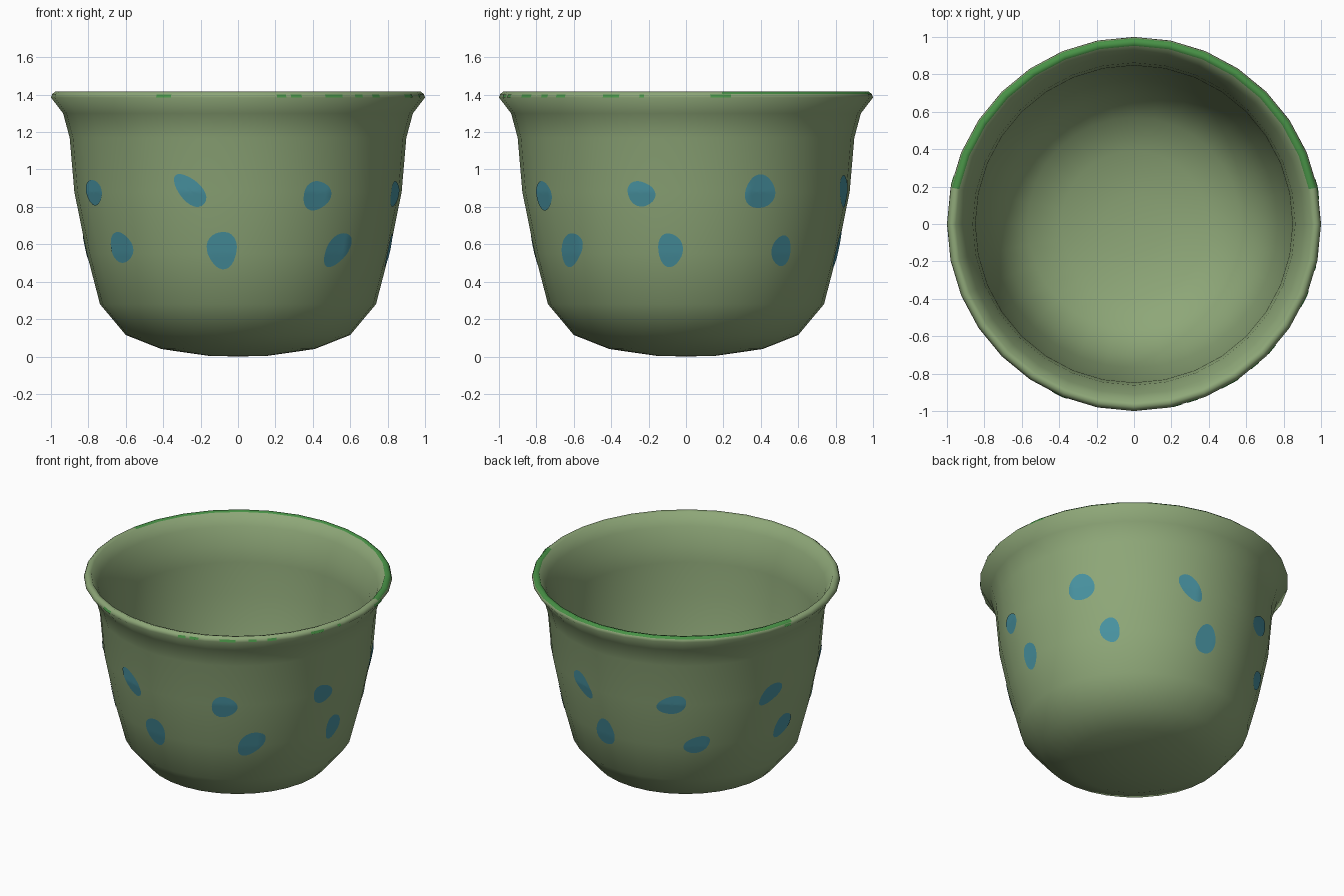
import bpy, bmesh, math
from math import sin, cos, pi, radians

if "Cube" in bpy.data.objects:
    bpy.data.objects.remove(bpy.data.objects["Cube"])

SIDES = 32
STEP = 2 * pi / SIDES


def material(name, rgb):
    lin = [((c / 255 + 0.055) / 1.055) ** 2.4 for c in rgb] + [1]
    m = bpy.data.materials.new(name)
    m.use_nodes = True
    m.diffuse_color = lin
    m.node_tree.nodes["Principled BSDF"].inputs["Base Color"].default_value = lin
    return m


sage = material("sage_glaze", (142, 167, 120))
leaf = material("leaf_green_paint", (72, 146, 70))
blue = material("blue_paint", (72, 146, 160))

# Radius and height of the outer wall, then over the lip and down the inside
OUTER = [(0.16, 0.004), (0.41, 0.04), (0.6, 0.115), (0.738, 0.28), (0.808, 0.55),
         (0.875, 0.88), (0.9, 1.17), (0.935, 1.3), (1.0, 1.385), (0.993, 1.403)]
INNER = [(0.977, 1.417), (0.953, 1.41), (0.91, 1.33), (0.862, 1.21), (0.848, 1.1),
         (0.84, 0.88), (0.77, 0.55), (0.7, 0.3), (0.57, 0.16), (0.39, 0.085), (0.16, 0.05)]


def polar(r, a, z):
    # Angle 0 is the front, growing towards +x
    return (r * sin(a), -r * cos(a), z)


def wall_point(a, z, lift=0.004):
    """Point just outside the many-sided outer wall."""
    for (r0, z0), (r1, z1) in zip(OUTER, OUTER[1:]):
        if z <= z1:
            break
    r = r0 + (r1 - r0) * (z - z0) / (z1 - z0)
    r *= cos(STEP / 2) / cos(a % STEP - STEP / 2)
    return polar(r + lift, a, z)


def finish(bm, name, mats):
    mesh = bpy.data.meshes.new(name)
    for f in bm.faces:
        f.smooth = True
    bm.to_mesh(mesh)
    bm.free()
    for m in mats:
        mesh.materials.append(m)
    ob = bpy.data.objects.new(name, mesh)
    bpy.context.collection.objects.link(ob)
    return ob


# Pot body: one closed turned shell with a painted arc along the back of the lip
bm = bmesh.new()
rings = [[bm.verts.new(polar(r, i * STEP, z)) for i in range(SIDES)]
         for r, z in OUTER + INNER]
painted = (len(OUTER) - 1, len(OUTER))
for k, (lo, hi) in enumerate(zip(rings, rings[1:])):
    for i in range(SIDES):
        j = (i + 1) % SIDES
        f = bm.faces.new((lo[i], lo[j], hi[j], hi[i]))
        if k in painted and 106 < math.degrees((i + 0.5) * STEP) < 254:
            f.material_index = 1
for ring, z in ((rings[0], 0), (rings[-1], 0.047)):
    hub = bm.verts.new((0, 0, z))
    for i in range(SIDES):
        bm.faces.new((hub, ring[i], ring[(i + 1) % SIDES]))
bmesh.ops.recalc_face_normals(bm, faces=bm.faces)
finish(bm, "pot_body", [sage, leaf])


def add_spot(bm, angle, z, a, b, tilt, n=28, layers=5):
    """Slightly wobbly oval draped on the wall."""
    angle, tilt = radians(angle), radians(tilt)
    radius = 0.87 if z > 0.7 else 0.81

    def at(s, t):
        s *= 1 + 0.05 * sin(3 * t + angle * 5)
        u, v = a * s * cos(t), b * s * sin(t)
        x, y = u * cos(tilt) - v * sin(tilt), u * sin(tilt) + v * cos(tilt)
        return bm.verts.new(wall_point(angle + x / radius, z + y))

    hub = at(0, 0)
    last = None
    for k in range(1, layers + 1):
        ring = [at(k / layers, 2 * pi * i / n) for i in range(n)]
        for i in range(n):
            j = (i + 1) % n
            if last:
                bm.faces.new((last[i], ring[i], ring[j], last[j]))
            else:
                bm.faces.new((hub, ring[i], ring[j]))
        last = ring


# Two staggered rows of spots: angle, height, half width, half height, tilt
UPPER = [(29, 0.86, 0.085, 0.077, 20), (74, 0.87, 0.078, 0.066, -20),
         (117, 0.88, 0.09, 0.09, 20), (165, 0.885, 0.105, 0.06, -45),
         (209, 0.875, 0.1, 0.065, 20), (254, 0.87, 0.1, 0.058, 30),
         (298, 0.878, 0.088, 0.068, 0), (343, 0.887, 0.108, 0.06, -45)]
LOWER = [(41, 0.572, 0.107, 0.07, 45), (84, 0.57, 0.066, 0.09, 0),
         (129, 0.565, 0.065, 0.082, 10), (175, 0.57, 0.075, 0.1, -10),
         (220, 0.565, 0.09, 0.06, 25), (265, 0.575, 0.09, 0.072, 45),
         (310, 0.582, 0.09, 0.082, 0), (354, 0.57, 0.08, 0.1, 0)]
for name, row in (("upper_spots", UPPER), ("lower_spots", LOWER)):
    bm = bmesh.new()
    for spot in row:
        add_spot(bm, *spot)
    finish(bm, name, [blue])

# Broken paint dashes around the outer edge of the lip: start and end angle
DASHES = [(-26, -21), (12, 15), (16.5, 20), (28, 34), (39, 42), (46, 49.5),
          (63.5, 69), (75.5, 77), (97.5, 104), (255, 258)]
bm = bmesh.new()
for start, end in DASHES:
    n = 6
    angles = [radians(start + (end - start) * i / n) for i in range(n + 1)]
    low = [bm.verts.new(wall_point(a, 1.386, 0.003)) for a in angles]
    high = [bm.verts.new(wall_point(a, 1.402, 0.003)) for a in angles]
    for i in range(n):
        bm.faces.new((low[i], low[i + 1], high[i + 1], high[i]))
finish(bm, "lip_dashes", [leaf])
